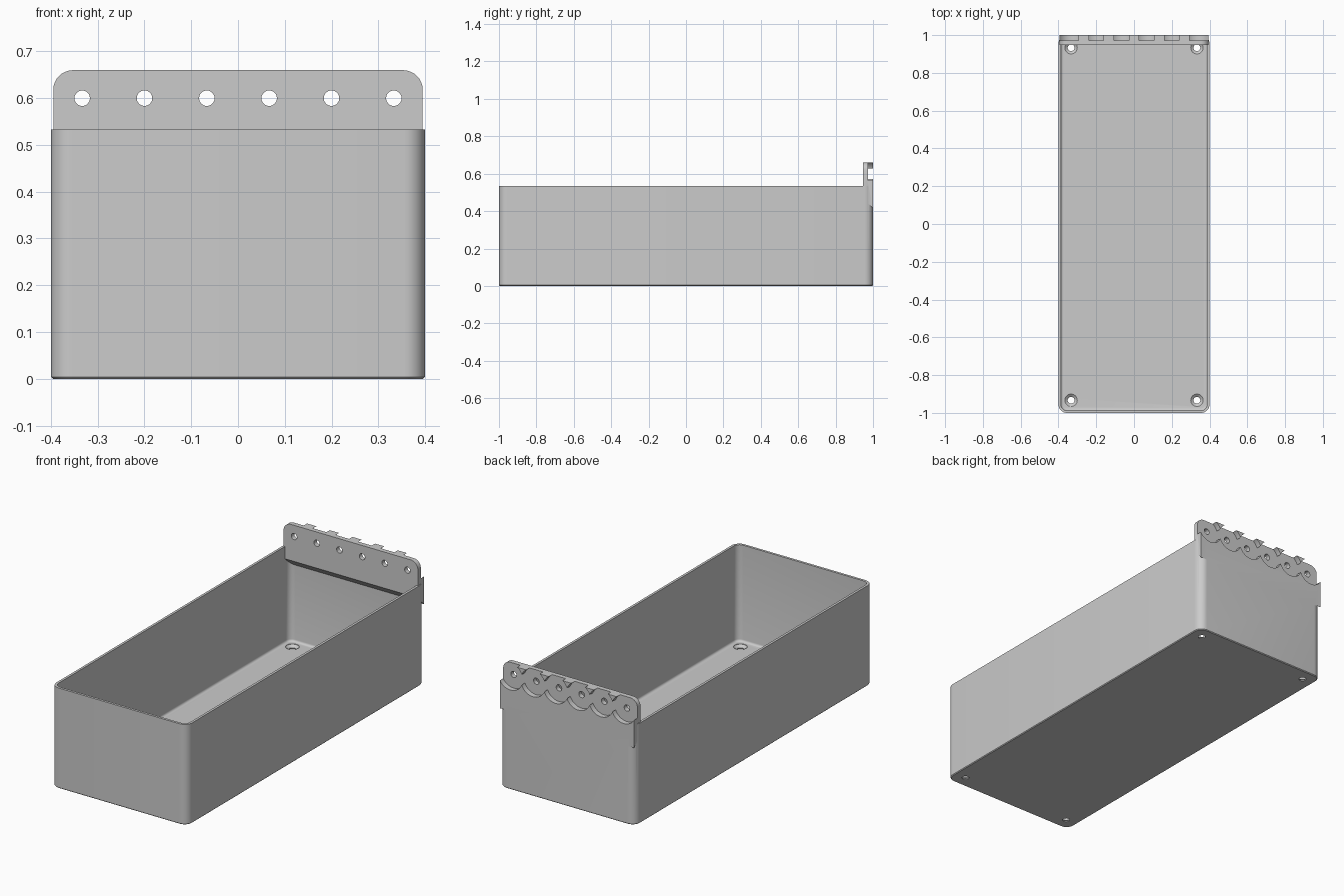
import bpy, bmesh, math

if "Cube" in bpy.data.objects:
    bpy.data.objects.remove(bpy.data.objects["Cube"], do_unlink=True)

HALF_X, HALF_Y, RIM, TOP = 0.4, 1.0, 0.533, 0.66
PITCH = 0.1333
HOLE_Z = 0.60

grey = bpy.data.materials.new("plain grey")
grey.use_nodes = True
grey.diffuse_color = (0.6, 0.6, 0.6, 1)
grey.node_tree.nodes["Principled BSDF"].inputs["Base Color"].default_value = (0.6, 0.6, 0.6, 1)


def make(name, bm):
    bmesh.ops.recalc_face_normals(bm, faces=bm.faces)
    mesh = bpy.data.meshes.new(name)
    bm.to_mesh(mesh)
    bm.free()
    mesh.materials.append(grey)
    ob = bpy.data.objects.new(name, mesh)
    bpy.context.collection.objects.link(ob)
    return ob


def loft(name, rings):
    """Closed solid through rings of equal point count."""
    bm = bmesh.new()
    loops = [[bm.verts.new(p) for p in ring] for ring in rings]
    n = len(loops[0])
    for a, b in zip(loops, loops[1:]):
        for i in range(n):
            j = (i + 1) % n
            bm.faces.new((a[i], a[j], b[j], b[i]))
    bm.faces.new(loops[0])
    bm.faces.new(loops[-1])
    return make(name, bm)


def rounded_ring(inset, z, radius, steps=8):
    pts = []
    r = radius - inset
    for k, (sx, sy) in enumerate(((1, 1), (-1, 1), (-1, -1), (1, -1))):
        for i in range(steps + 1):
            a = (k + i / steps) * math.pi / 2
            pts.append((sx * (HALF_X - radius) + r * math.cos(a),
                        sy * (HALF_Y - radius) + r * math.sin(a), z))
    return pts


def circle_y(x, z, r, y, n=48):
    return [(x + r * math.cos(t * math.tau / n), y, z + r * math.sin(t * math.tau / n))
            for t in range(n)]


def circle_z(x, y, r, z, n=32):
    return [(x + r * math.cos(t * math.tau / n), y + r * math.sin(t * math.tau / n), z)
            for t in range(n)]


def boolean(target, tool, operation):
    mod = target.modifiers.new("combine", 'BOOLEAN')
    mod.operation, mod.object, mod.solver = operation, tool, 'EXACT'
    bpy.context.view_layer.objects.active = target
    bpy.ops.object.modifier_apply(modifier=mod.name)
    bpy.data.objects.remove(tool, do_unlink=True)


# Thin-walled bin with rounded corners and a filleted floor
CORNER, WALL, FLOOR, FILLET = 0.045, 0.013, 0.02, 0.012
bin_body = loft("storage_bin", [rounded_ring(0.004, 0, CORNER),
                                rounded_ring(0, 0.004, CORNER),
                                rounded_ring(0, RIM, CORNER)])
levels = []
for i in range(5):
    a = i / 4 * math.pi / 2
    levels.append(rounded_ring(WALL + FILLET * (1 - math.sin(a)),
                               FLOOR + FILLET * (1 - math.cos(a)), CORNER))
levels.append(rounded_ring(WALL, RIM + 0.1, CORNER))
boolean(bin_body, loft("cavity", levels), 'DIFFERENCE')

# Hanging plate with a sloped underside and rounded top corners
profile = [(0.947, TOP), (0.947, 0.468), (HALF_Y, 0.415), (HALF_Y, TOP)]
plate = loft("hanging_plate", [[(x, y, z) for y, z in profile] for x in (-0.395, 0.395)])
bm = bmesh.new()
bm.from_mesh(plate.data)
ends = [e for e in bm.edges if all(v.co.z > TOP - 0.01 for v in e.verts)
        and abs(e.verts[0].co.x - e.verts[1].co.x) < 0.01]
bmesh.ops.bevel(bm, geom=ends, offset=0.042, segments=8, profile=0.5, affect='EDGES')
bm.to_mesh(plate.data)
bm.free()
boolean(bin_body, plate, 'UNION')

# Overlapping round pockets behind the plate, each with a through hole
for i in range(6):
    x = (i - 2.5) * PITCH
    boolean(bin_body, loft("pocket", [circle_y(x, HOLE_Z, 0.072, y) for y in (0.972, 1.1)]),
            'DIFFERENCE')
    boolean(bin_body, loft("hole", [circle_y(x, HOLE_Z, 0.0165, y) for y in (0.9, 1.2)]),
            'DIFFERENCE')

# Countersunk screw holes in the floor corners
for sx in (-1, 1):
    for sy in (-1, 1):
        x, y = sx * 2.5 * PITCH, sy * 7 * PITCH
        boolean(bin_body, loft("screw_hole", [circle_z(x, y, r, z) for r, z in
                ((0.018, -0.05), (0.018, 0.006), (0.033, 0.018), (0.033, 0.04))]),
                'DIFFERENCE')

bpy.ops.object.select_all(action='DESELECT')
bin_body.select_set(True)
bpy.context.view_layer.objects.active = bin_body
bpy.ops.object.shade_smooth_by_angle(angle=math.radians(30))
